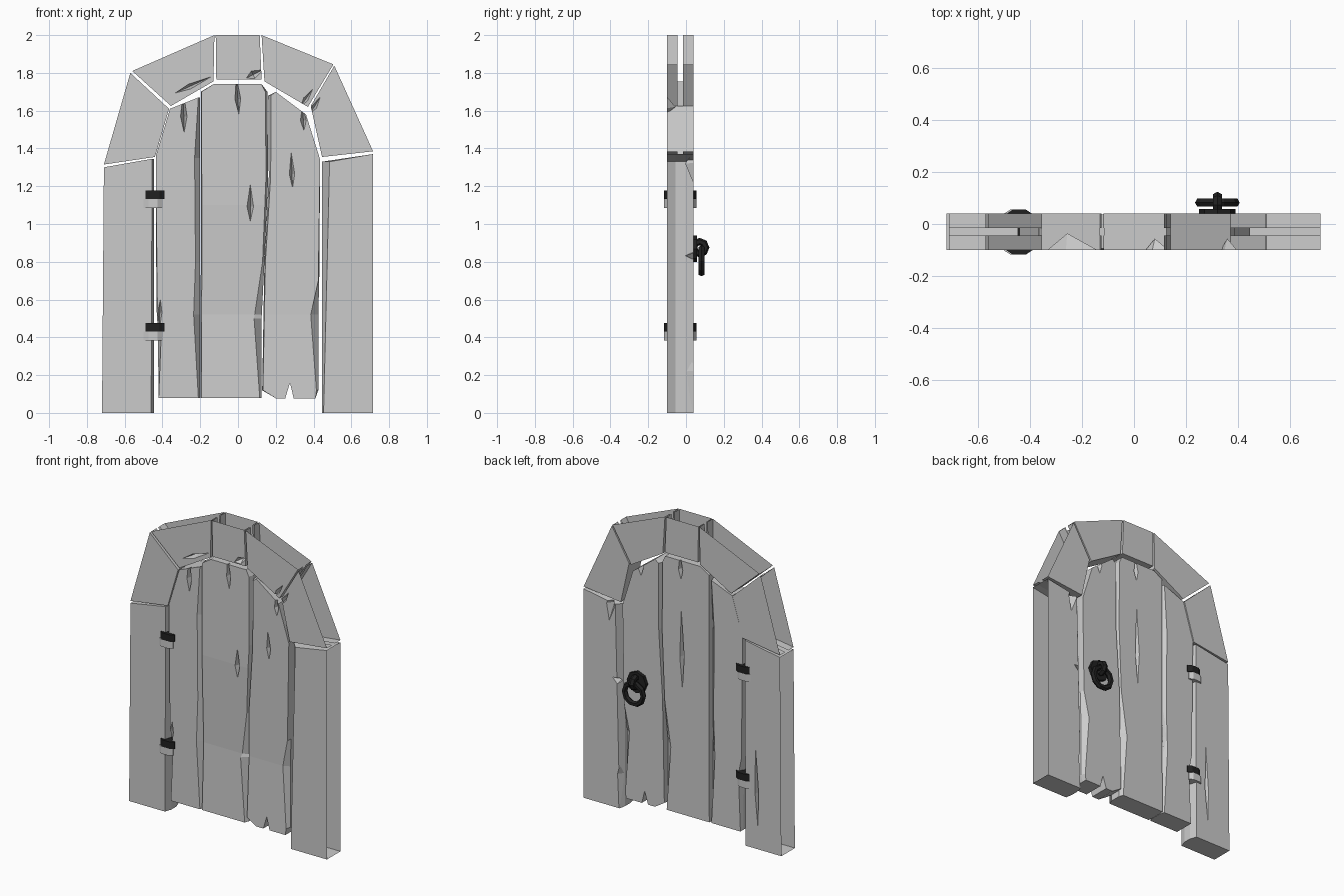
import bpy, bmesh, math
from mathutils import Vector

cube = bpy.data.objects.get("Cube")
if cube:
    bpy.data.objects.remove(cube)


def material(name, v):
    m = bpy.data.materials.new(name)
    m.use_nodes = True
    m.diffuse_color = (v, v, v, 1)
    m.node_tree.nodes["Principled BSDF"].inputs["Base Color"].default_value = (v, v, v, 1)
    return m


GREY = material("pale grey", 0.6)
BLACK = material("iron black", 0.015)
FRONT, BACK = -0.10, 0.04


def make(name, bm, mat):
    bmesh.ops.recalc_face_normals(bm, faces=bm.faces)
    me = bpy.data.meshes.new(name)
    bm.to_mesh(me)
    bm.free()
    me.materials.append(mat)
    ob = bpy.data.objects.new(name, me)
    bpy.context.scene.collection.objects.link(ob)
    return ob


def slab(name, pts, chamfer, cracks=(), bends=(), y0=FRONT, y1=BACK):
    """Extrude an outline of (x, z, dx); dx pulls the front and back rims in."""
    bm = bmesh.new()
    rings = []
    for y, k in ((y0, 1), (y0 + chamfer, 0), (y1 - chamfer, 0), (y1, 1)):
        rings.append([bm.verts.new((x + k * dx, y, z)) for x, z, dx in pts])
    bm.faces.new(rings[0])
    bm.faces.new(rings[-1])
    n = len(pts)
    for r, s in zip(rings, rings[1:]):
        for i in range(n):
            bm.faces.new((r[i], r[(i + 1) % n], s[(i + 1) % n], s[i]))
    # Bend the front face gently along level creases
    for z, dy in bends:
        bmesh.ops.bisect_plane(bm, geom=bm.verts[:] + bm.edges[:] + bm.faces[:],
                               plane_co=(0, 0, z), plane_no=(0, 0, 1))
        for v in bm.verts:
            if abs(v.co.z - z) < 1e-4 and v.co.y < y0 + 0.01:
                v.co.y += dy
    ob = make(name, bm, GREY)
    for c in cracks:
        carve(ob, *c)
    return ob


def carve(ob, a, b, width, side, depth=0.05):
    """Cut a pointed split from a to b into the front (-1) or back (1)."""
    a, b = Vector(a), Vector(b)
    m = a.lerp(b, 0.4)
    w = Vector((a.y - b.y, b.x - a.x)).normalized() * width / 2
    y = BACK + 0.006 if side > 0 else FRONT - 0.006
    bm = bmesh.new()
    for p in (a, b, m + w, m - w):
        bm.verts.new((p.x, y, p.y))
    bm.verts.new((m.x, y - side * depth, m.y))
    bmesh.ops.convex_hull(bm, input=bm.verts[:])
    cutter = make("split_cutter", bm, GREY)
    cutter.hide_render = True
    mod = ob.modifiers.new("split", "BOOLEAN")
    mod.operation, mod.solver, mod.object = "DIFFERENCE", "EXACT", cutter
    bpy.context.view_layer.objects.active = ob
    bpy.ops.object.modifier_apply(modifier=mod.name)
    bpy.data.objects.remove(cutter)


def hollow(ob, pts, joints):
    """Open the outer side, and the middle of the joint sides, of a frame block."""
    bm = bmesh.new()
    bm.from_mesh(ob.data)
    doomed = set()
    for e in (0,) + joints:
        p, q = Vector(pts[e][:2]), Vector(pts[(e + 1) % 4][:2])
        d = (q - p).normalized()
        for f in bm.faces:
            flat = all(abs(d.cross(Vector((v.co.x, v.co.z)) - p)) < 2e-3 for v in f.verts)
            mid = abs(f.calc_center_median().y + 0.03) < 0.012
            if flat and (e == 0 or mid):
                doomed.add(f)
    bmesh.ops.delete(bm, geom=list(doomed), context="FACES")
    bm.to_mesh(ob.data)
    bm.free()


# Frame posts: outer bottom, outer top, inner top, inner bottom
posts = {
    "right_post": ([(-0.72, 0, 0), (-0.71, 1.3, 0), (-0.445, 1.345, -0.01), (-0.445, 0, -0.015)],
                   [((-0.55, 0.12), (-0.53, 0.72), 0.03, 1)]),
    "left_post": ([(0.715, 0, 0), (0.715, 1.37, 0), (0.445, 1.33, 0.04), (0.445, 0, 0.008)],
                  [((0.43, 0.82), (0.51, 0.85), 0.05, 1), ((0.51, 1.4), (0.53, 1.2), 0.07, 1),
                   ((0.43, 0.4), (0.46, -0.05), 0.06, 1)]),
}
for name, (pts, cracks) in posts.items():
    hollow(slab(name, pts, 0.045, cracks), pts, ())

# Arch blocks: two outer corners, then two inner corners
arch = {
    "right_lower_block": ([(-0.71, 1.315, 0), (-0.57, 1.8, 0), (-0.365, 1.61, 0), (-0.44, 1.355, 0)], []),
    "right_upper_block": ([(-0.56, 1.81, 0), (-0.125, 2, 0), (-0.13, 1.755, 0), (-0.355, 1.625, 0)],
                          [((-0.34, 1.69), (-0.13, 1.785), 0.03, -1, 0.07)]),
    "keystone": ([(-0.118, 2, 0), (0.115, 2, 0), (0.125, 1.765, 0), (-0.115, 1.765, 0)],
                 [((0.04, 1.77), (0.14, 1.82), 0.05, -1)]),
    "left_upper_block": ([(0.125, 2, 0), (0.505, 1.845, 0), (0.37, 1.62, 0), (0.14, 1.755, 0)],
                         [((0.33, 1.62), (0.4, 1.72), 0.03, -1)]),
    "left_lower_block": ([(0.51, 1.838, 0), (0.715, 1.385, 0), (0.445, 1.355, 0), (0.385, 1.625, 0)],
                         [((0.38, 1.58), (0.44, 1.68), 0.03, -1)]),
}
for name, (pts, cracks) in arch.items():
    hollow(slab(name, pts, 0.055, cracks), pts, (1, 3))

# Door planks with worn edges
slab("right_plank",
     [(-0.42, 0.08, 0), (-0.2, 0.08, -0.01), (-0.2, 0.52, -0.035), (-0.2, 0.8, -0.025), (-0.2, 1.35, -0.03),
      (-0.2, 1.67, -0.01), (-0.36, 1.61, 0), (-0.435, 1.36, 0), (-0.432, 0.56, 0.005), (-0.425, 0.45, 0.02)],
     0.03, [((-0.285, 1.47), (-0.29, 1.72), 0.04, -1, 0.08), ((-0.41, 0.62), (-0.42, 0.4), 0.03, -1),
            ((-0.22, 0.4), (-0.21, 0.95), 0.03, 1)], y0=-0.095, y1=0.036)
slab("middle_plank",
     [(-0.198, 0.08, 0.004), (0.125, 0.08, -0.01), (0.125, 0.5, -0.04), (0.14, 0.8, -0.01),
      (0.16, 1.25, -0.012), (0.155, 1.7, -0.01), (0.125, 1.74, 0), (-0.13, 1.74, 0),
      (-0.197, 1.7, 0.004), (-0.197, 0.9, 0.006)],
     0.03, [((0.005, 1.57), (-0.01, 1.8), 0.035, -1, 0.08), ((0.065, 1.0), (0.065, 1.23), 0.04, -1),
            ((0, 0.85), (0.01, 1.5), 0.04, 1), ((0.01, 1.6), (0.02, 1.8), 0.04, 1)],
     [(1.1, -0.004), (0.52, 0.014)], -0.095, 0.036)
slab("left_plank",
     [(0.128, 0.12, 0.004), (0.2, 0.077, 0), (0.25, 0.077, 0), (0.275, 0.16, 0), (0.295, 0.077, 0),
      (0.41, 0.077, 0), (0.425, 0.12, -0.01), (0.425, 0.52, -0.04), (0.43, 0.7, -0.005), (0.435, 1.34, 0),
      (0.36, 1.58, 0), (0.2, 1.7, 0), (0.16, 1.68, 0.015), (0.163, 1.25, 0.01), (0.14, 0.8, 0.005)],
     0.03, [((0.29, 1.16), (0.28, 1.42), 0.04, -1), ((0.35, 1.48), (0.34, 1.65), 0.04, -1),
            ((0.3, 1.55), (0.31, 1.72), 0.05, 1)],
     [(0.52, 0.01)], -0.095, 0.036)


def band(name, cx, z0, z1, mat):
    """Eight-sided hinge collar wrapping the door from front to back."""
    bm = bmesh.new()
    half = [(0.05, 0.07), (0.025, 0.086)]
    ring = half + [(-x, y) for x, y in half[::-1]]
    ring += [(-x, -y) for x, y in ring]
    f = bm.faces.new([bm.verts.new((cx + x, y - 0.031, z0)) for x, y in ring])
    ext = bmesh.ops.extrude_face_region(bm, geom=[f])
    bmesh.ops.translate(bm, vec=(0, 0, z1 - z0),
                        verts=[v for v in ext["geom"] if isinstance(v, bmesh.types.BMVert)])
    make(name, bm, mat)


for label, z in (("lower", 0.43), ("upper", 1.132)):
    band(label + "_hinge_top", -0.44, z, z + 0.045, BLACK)
    band(label + "_hinge_base", -0.45, z - 0.047, z, GREY)


def finish(name):
    ob = bpy.context.object
    ob.name = name
    ob.data.materials.append(BLACK)


# Pull ring on the back
TURN = (math.pi / 2, 0, 0)
bpy.ops.mesh.primitive_cylinder_add(vertices=8, radius=0.07, depth=0.025, location=(0.32, 0.046, 0.868), rotation=TURN)
finish("handle_plate")
bpy.ops.mesh.primitive_torus_add(major_segments=10, minor_segments=6, major_radius=0.068, minor_radius=0.018,
                                 location=(0.32, 0.082, 0.805), rotation=TURN)
finish("pull_ring")
bpy.ops.mesh.primitive_torus_add(major_segments=8, minor_segments=6, major_radius=0.032, minor_radius=0.02,
                                 location=(0.32, 0.072, 0.875), rotation=(0, math.pi / 2, 0))
finish("ring_holder")
